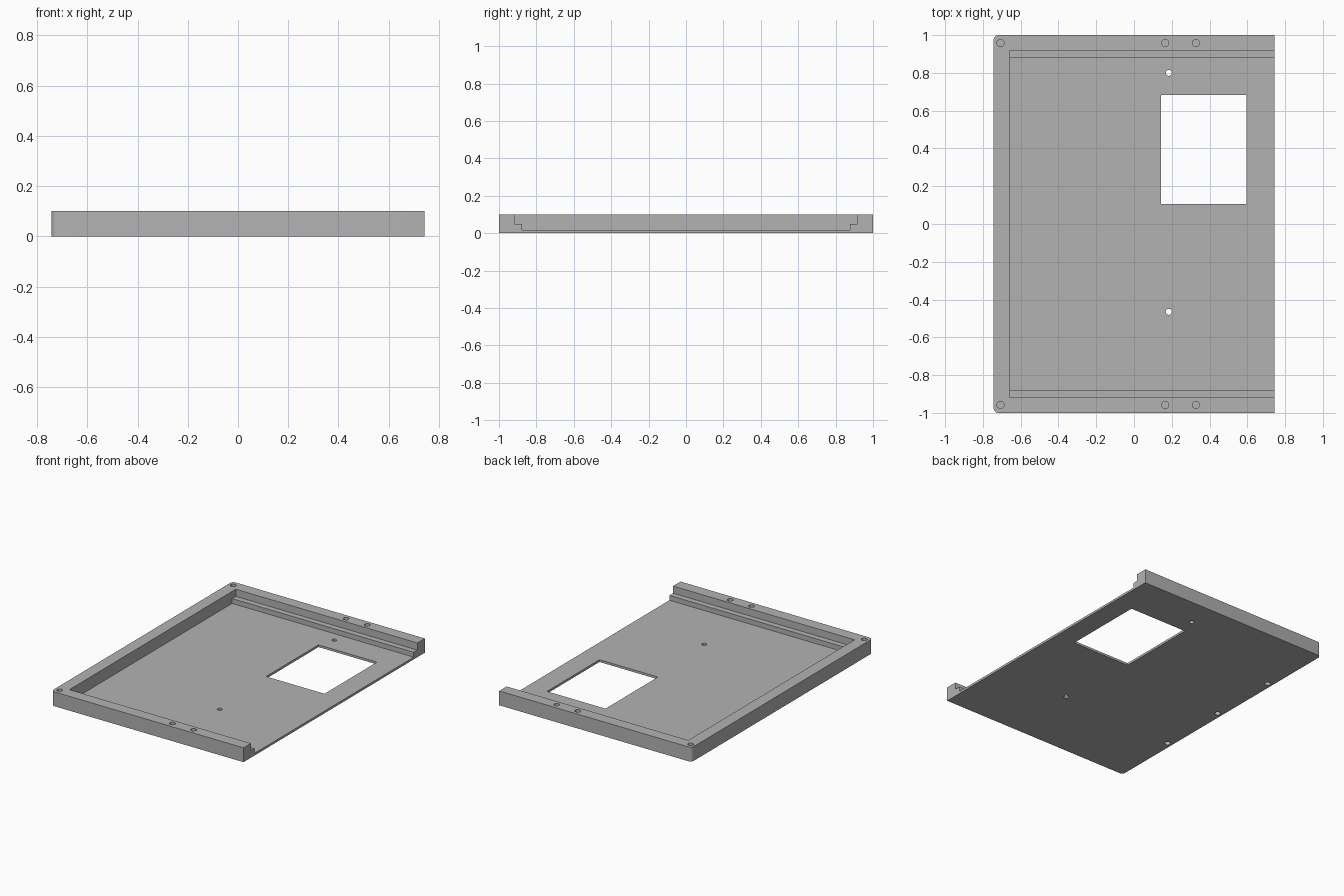
import bpy, bmesh, math
from mathutils import Vector

cube = bpy.data.objects.get("Cube")
if cube:
    bpy.data.objects.remove(cube, do_unlink=True)

HALF_X, HALF_Y, HEIGHT = 0.743, 1.0, 0.1
FLOOR, LEDGE = 0.016, 0.05
INNER_X = -0.66

grey = bpy.data.materials.new("matte grey")
grey.use_nodes = True
grey.diffuse_color = (0.45, 0.45, 0.45, 1)
grey.node_tree.nodes["Principled BSDF"].inputs["Base Color"].default_value = grey.diffuse_color


def prism(name, points, sweep):
    """Solid made by sweeping a closed outline along a vector."""
    bm = bmesh.new()
    face = bm.faces.new([bm.verts.new(p) for p in points])
    swept = bmesh.ops.extrude_face_region(bm, geom=[face])["geom"]
    bmesh.ops.translate(bm, vec=Vector(sweep),
                        verts=[v for v in swept if isinstance(v, bmesh.types.BMVert)])
    bmesh.ops.recalc_face_normals(bm, faces=bm.faces)
    mesh = bpy.data.meshes.new(name)
    bm.to_mesh(mesh)
    bm.free()
    mesh.materials.append(grey)
    obj = bpy.data.objects.new(name, mesh)
    bpy.context.collection.objects.link(obj)
    return obj


def cut(target, cutter):
    """Subtract the cutter, then discard it."""
    cutter.hide_render = True
    mod = target.modifiers.new("cut", 'BOOLEAN')
    mod.operation, mod.solver, mod.object = 'DIFFERENCE', 'EXACT', cutter
    bpy.context.view_layer.objects.active = target
    bpy.ops.object.modifier_apply(modifier=mod.name)
    bpy.data.objects.remove(cutter, do_unlink=True)


def drill(target, x, y, radius, z0, z1, sides=24):
    ring = [(x + radius * math.cos(math.tau * i / sides),
             y + radius * math.sin(math.tau * i / sides), z0) for i in range(sides)]
    cut(target, prism("drill", ring, (0, 0, z1 - z0)))


# Tray block, with the two corners at the closed end rounded
r, steps = 0.025, 6
outline = [(HALF_X, -HALF_Y, 0), (HALF_X, HALF_Y, 0)]
for side in (1, -1):
    arc = [math.pi / 2 * (1 + i / steps) for i in range(steps + 1)]
    corner = [(-HALF_X + r + r * math.cos(a), side * (HALF_Y - r + r * math.sin(a)), 0) for a in arc]
    outline += corner if side == 1 else corner[::-1]
tray = prism("tray", outline, (0, 0, HEIGHT))

# Stepped pocket, open at one end, leaving a ledge along both side walls
half = [(0.878, FLOOR), (0.878, LEDGE), (0.918, LEDGE), (0.918, HEIGHT + 0.1)]
profile = [(INNER_X, y, z) for y, z in half] + [(INNER_X, -y, z) for y, z in reversed(half)]
cut(tray, prism("pocket", profile, (HALF_X - INNER_X + 0.1, 0, 0)))

# Rectangular window through the floor
x0, x1, y0, y1 = 0.143, 0.595, 0.105, 0.684
cut(tray, prism("window", [(x0, y0, -0.1), (x1, y0, -0.1), (x1, y1, -0.1), (x0, y1, -0.1)],
                (0, 0, 0.3)))

# Two small holes through the floor
for y in (0.8, -0.465):
    drill(tray, 0.184, y, 0.016, -0.1, 0.2)

# Blind holes in the top of the side walls
for x in (-0.707, 0.165, 0.328):
    for side in (1, -1):
        drill(tray, x, side * 0.958, 0.019, 0.05, 0.2)

# Blind holes under the end wall
for y in (-0.505, 0, 0.505):
    drill(tray, -0.707, y, 0.019, -0.1, 0.05)

# Smooth the round walls and keep the edges crisp
bpy.ops.object.select_all(action='DESELECT')
tray.select_set(True)
bpy.context.view_layer.objects.active = tray
bpy.ops.object.shade_smooth_by_angle(angle=math.radians(30))
